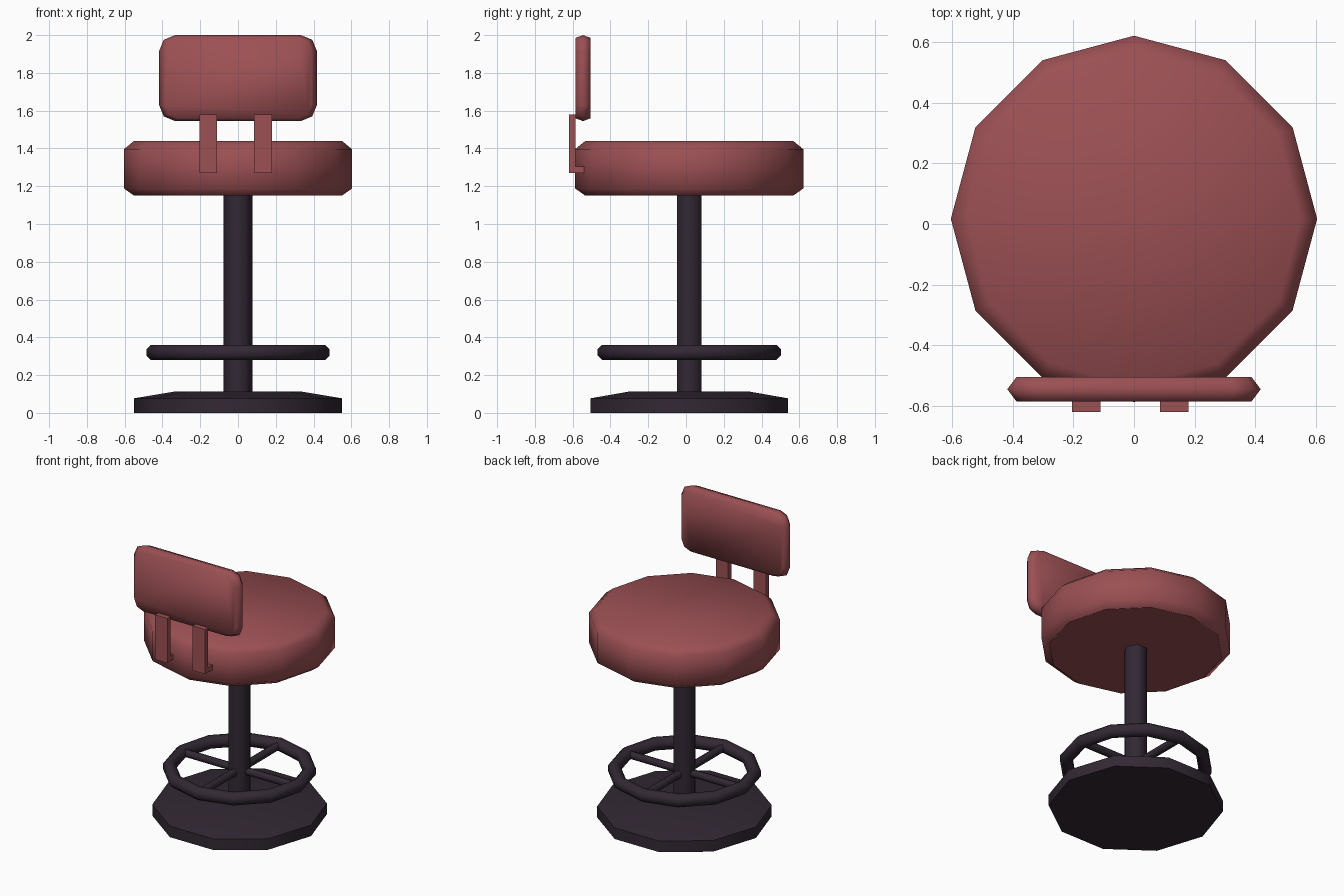
import bpy, bmesh, math
from mathutils import Vector

if "Cube" in bpy.data.objects:
    bpy.data.objects.remove(bpy.data.objects["Cube"])

CY = 0.017  # y of the stool's axis


def material(name, rgb):
    m = bpy.data.materials.new(name)
    m.diffuse_color = (*rgb, 1)
    m.use_nodes = True
    m.node_tree.nodes["Principled BSDF"].inputs["Base Color"].default_value = m.diffuse_color
    return m


RED = material("dull red", (0.33, 0.08, 0.088))
DARK = material("dark plum metal", (0.032, 0.021, 0.034))


def make(name, rings, mat, closed=False, smooth=180, flat_bottom=False):
    """Skin a list of equal-length vertex loops; cap the ends unless closed."""
    bm = bmesh.new()
    loops = [[bm.verts.new(p) for p in r] for r in rings]
    n = len(loops[0])
    pairs = list(zip(loops, loops[1:]))
    if closed:
        pairs.append((loops[-1], loops[0]))
    for a, b in pairs:
        for i in range(n):
            j = (i + 1) % n
            bm.faces.new((a[i], a[j], b[j], b[i]))
    if not closed:
        bm.faces.new(loops[0][::-1])
        bm.faces.new(loops[-1])
    bmesh.ops.recalc_face_normals(bm, faces=bm.faces)
    lim = math.radians(smooth)
    bm.normal_update()
    for f in bm.faces:
        f.smooth = True
    for e in bm.edges:
        if e.calc_face_angle(0) > lim:
            e.smooth = False
    if flat_bottom:
        for f in bm.faces:
            if f.normal.z < -0.99:
                for e in f.edges:
                    e.smooth = False
    me = bpy.data.meshes.new(name)
    bm.to_mesh(me)
    bm.free()
    me.materials.append(mat)
    ob = bpy.data.objects.new(name, me)
    bpy.context.collection.objects.link(ob)
    return ob


def circle(r, z, n):
    return [(r * math.cos(2 * math.pi * i / n), CY + r * math.sin(2 * math.pi * i / n), z)
            for i in range(n)]


def lathe(name, profile, n, mat, **kw):
    return make(name, [circle(r, z, n) for r, z in profile], mat, **kw)


# base, stem and padded seat
lathe("base", [(0.55, 0), (0.55, 0.077), (0.34, 0.112)], 10, DARK, smooth=40)
lathe("stem", [(0.076, -0.0), (0.076, 1.2)], 6, DARK, smooth=65)
lathe("seat", [(0.55, 1.15), (0.604, 1.188), (0.604, 1.396), (0.55, 1.44)], 12, RED,
      flat_bottom=True)

# foot ring: octagonal tube in twelve segments
tube = []
for k in range(8):
    a = math.radians(22.5 + 45 * k)
    tube.append(circle(0.445 + 0.0433 * math.cos(a), 0.32 + 0.0433 * math.sin(a), 12))
make("foot_ring", tube, DARK, closed=True)

# four spokes along the axes
for s in range(4):
    a = s * math.pi / 2
    d = Vector((math.cos(a), math.sin(a), 0))
    side = Vector((-d.y, d.x, 0))
    c = Vector((0, CY, 0.32))
    rings = []
    for t in (0.03, 0.44):
        rings.append([c + d * t + side * 0.026 * math.cos(k * math.pi / 4)
                      + Vector((0, 0, 0.026 * math.sin(k * math.pi / 4))) for k in range(8)])
    make(f"spoke_{s + 1}", rings, DARK, smooth=60)


# backrest: rounded rectangle, widest at mid thickness
def rounded(y, hx, hz, r):
    pts = []
    for q, (sx, sz) in enumerate(((1, 1), (-1, 1), (-1, -1), (1, -1))):
        for k in range(3):
            a = math.radians(90 * q + 45 * k)
            pts.append((sx * (hx - r) + r * math.cos(a), y,
                        1.7725 + sz * (hz - r) + r * math.sin(a)))
    return pts


make("backrest", [rounded(-0.585, 0.388, 0.213, 0.07),
                  rounded(-0.545, 0.418, 0.2275, 0.085),
                  rounded(-0.505, 0.388, 0.213, 0.07)], RED)

# two L-shaped brackets joining backrest and seat
L = [(-0.62, 1.27), (-0.535, 1.27), (-0.535, 1.305), (-0.584, 1.305), (-0.584, 1.58), (-0.62, 1.58)]
for name, x0 in (("left_bracket", -0.205), ("right_bracket", 0.085)):
    make(name, [[(x, y, z) for y, z in L] for x in (x0, x0 + 0.095)], RED, smooth=30)
